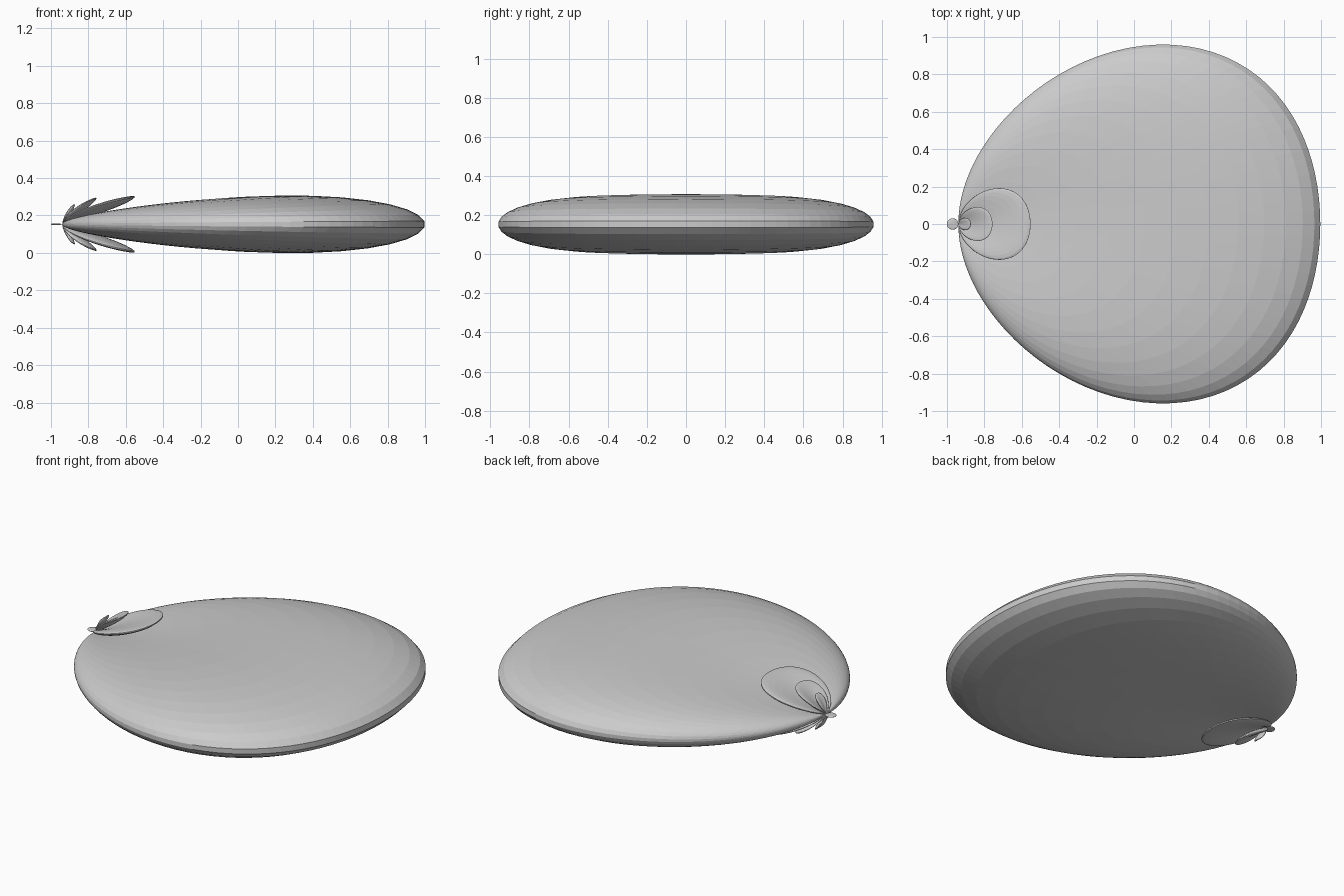
import bpy, bmesh
from math import sin, cos, asin, pi, radians

if "Cube" in bpy.data.objects:
    bpy.data.objects.remove(bpy.data.objects["Cube"])

REACH = 1.939            # length of the longest lobe
BACK = 0.0316            # size of the rear lobe relative to the main one
ORIGIN = (-0.939, 0.0, 0.153)
N = 8                    # the lobes follow an eight-element column pattern


def column(el):
    """Vertical pattern: narrow lobes separated by nulls."""
    u = pi / 2 * sin(el)
    return 1.0 if abs(u) < 1e-6 else abs(sin(N * u) / (N * sin(u)))


def fan(az):
    """Horizontal pattern: a broad egg outline."""
    s = sin(az) ** 2
    return max(0.0, cos(az) * (1 + 0.27 * s - 0.62 * s * s))


def add_lobe(name, el0, el1, direction=1, az_steps=90):
    """Closed polar surface between two nulls in elevation."""
    el_steps = max(12, round((el1 - el0) / radians(1.0)))
    bm = bmesh.new()
    rows = []
    for i in range(el_steps + 1):
        el = el0 + (el1 - el0) * i / el_steps
        row = []
        for j in range(az_steps + 1):
            az = -pi / 2 + pi * j / az_steps
            across = fan(az) if direction > 0 else BACK * cos(az)
            r = REACH * column(el) * cos(el) * across
            row.append(bm.verts.new((ORIGIN[0] + direction * r * cos(el) * cos(az),
                                     ORIGIN[1] + r * cos(el) * sin(az),
                                     ORIGIN[2] + r * sin(el))))
        rows.append(row)
    for a, b in zip(rows, rows[1:]):
        for j in range(az_steps):
            bm.faces.new((a[j], a[j + 1], b[j + 1], b[j]))
    # the rim of the grid collapses to one point at the origin
    bmesh.ops.remove_doubles(bm, verts=bm.verts, dist=1e-6)
    bmesh.ops.recalc_face_normals(bm, faces=bm.faces)
    mesh = bpy.data.meshes.new(name)
    bm.to_mesh(mesh)
    bm.free()
    ob = bpy.data.objects.new(name, mesh)
    bpy.context.collection.objects.link(ob)
    return ob


nulls = [asin(k / 4) for k in range(1, 5)]

# broad main lobe and tiny rear lobe
add_lobe("main_lobe", -nulls[0], nulls[0])
add_lobe("rear_lobe", -nulls[0], nulls[0], direction=-1, az_steps=40)

# three side lobes above and below
for k, (lo, hi) in enumerate(zip(nulls, nulls[1:]), 1):
    add_lobe(f"upper_side_lobe_{k}", lo, hi)
    add_lobe(f"lower_side_lobe_{k}", -hi, -lo)
